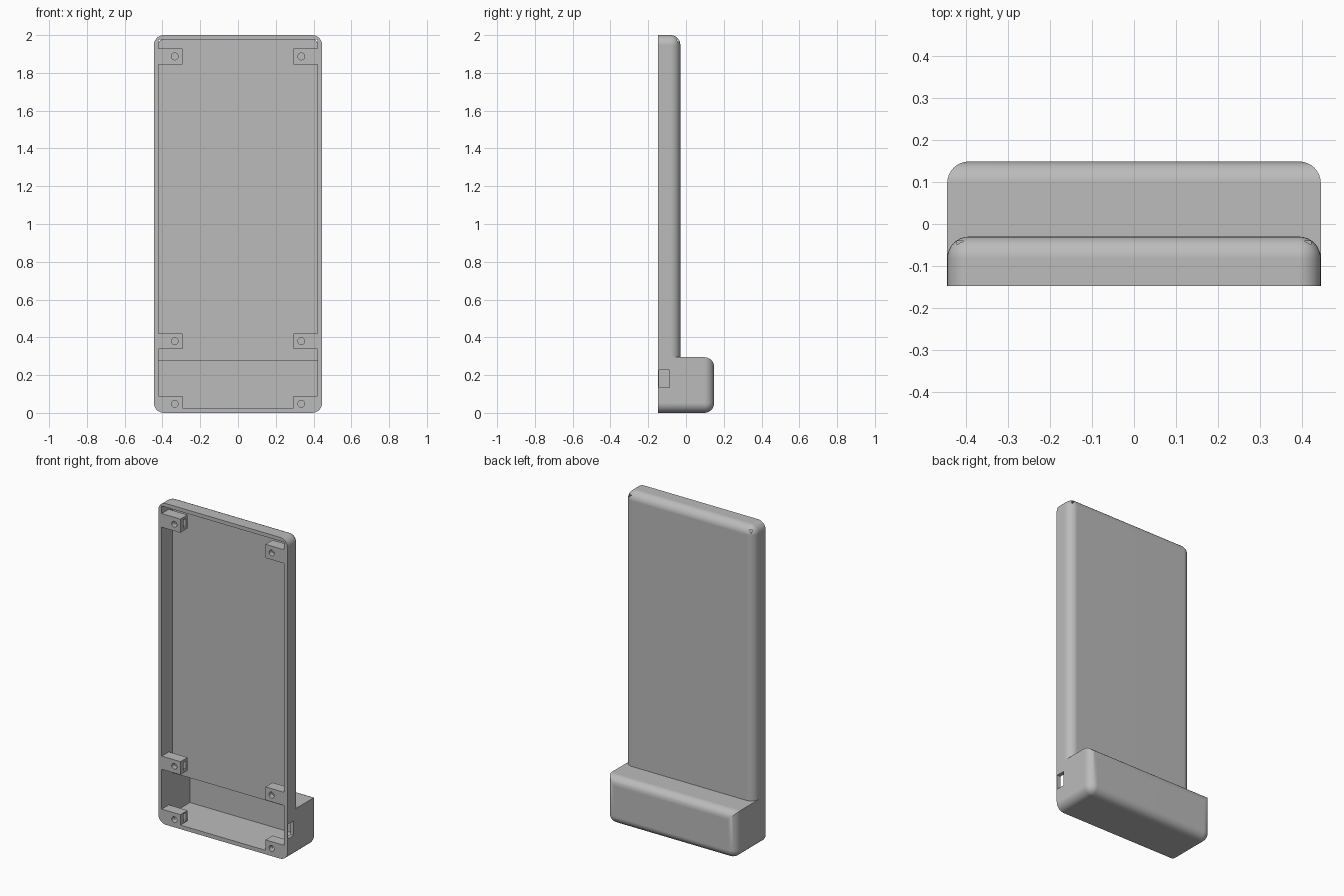
import bpy, bmesh, math
from mathutils import Matrix, Vector

if "Cube" in bpy.data.objects:
    bpy.data.objects.remove(bpy.data.objects["Cube"], do_unlink=True)

# Main dimensions
HALF_W, FRONT, BACK, BASE_BACK = 0.445, -0.148, -0.03, 0.149
BASE_TOP, TOP, RADIUS = 0.295, 2.0, 0.052
IN_W, IN_BACK, IN_BASE_BACK = 0.422, -0.04, 0.13
IN_LOW, IN_STEP, IN_TOP = 0.025, 0.275, 1.977

grey = bpy.data.materials.new("plain_grey")
grey.use_nodes = True
grey.diffuse_color = (0.5, 0.5, 0.5, 1)
grey.node_tree.nodes["Principled BSDF"].inputs["Base Color"].default_value = (0.5, 0.5, 0.5, 1)


def to_object(name, bm):
    bmesh.ops.recalc_face_normals(bm, faces=bm.faces)
    mesh = bpy.data.meshes.new(name)
    bm.to_mesh(mesh)
    bm.free()
    mesh.materials.append(grey)
    obj = bpy.data.objects.new(name, mesh)
    bpy.context.collection.objects.link(obj)
    return obj


def box(name, lo, hi, bevel_rule=None):
    """Box between two corners; edges whose midpoint meets the rule are rounded."""
    lo, hi = Vector(lo), Vector(hi)
    bm = bmesh.new()
    bmesh.ops.create_cube(bm, size=1)
    for v in bm.verts:
        v.co = Vector((lo[i] if v.co[i] < 0 else hi[i] for i in range(3)))
    if bevel_rule:
        edges = [e for e in bm.edges if bevel_rule((e.verts[0].co + e.verts[1].co) / 2, lo, hi)]
        bmesh.ops.bevel(bm, geom=edges, offset=RADIUS, offset_type='OFFSET',
                        segments=8, profile=0.5, affect='EDGES')
    return to_object(name, bm)


def activate(obj):
    bpy.ops.object.select_all(action='DESELECT')
    obj.select_set(True)
    bpy.context.view_layer.objects.active = obj


def combine(obj, other, operation):
    """Apply a boolean and discard the helper object."""
    mod = obj.modifiers.new("cut", 'BOOLEAN')
    mod.operation, mod.object, mod.solver = operation, other, 'EXACT'
    activate(obj)
    bpy.ops.object.modifier_apply(modifier=mod.name)
    bpy.data.objects.remove(other, do_unlink=True)


def on_back(m, hi):
    return abs(m.y - hi.y) < 1e-4


def at_side(m, hi):
    return abs(abs(m.x) - hi.x) < 1e-4


# Outer body: tall rounded panel joined to a deeper base
housing = box("housing", (-HALF_W, FRONT, 0), (HALF_W, BASE_BACK, BASE_TOP),
              lambda m, lo, hi: (on_back(m, hi)
                                 or (abs(m.z - lo.z) < 1e-4 and at_side(m, hi))))
panel = box("panel", (-HALF_W, FRONT, 0.15), (HALF_W, BACK, TOP),
            lambda m, lo, hi: ((on_back(m, hi) and m.z > lo.z + 0.01)
                               or (abs(m.z - hi.z) < 1e-4 and at_side(m, hi))))
combine(housing, panel, 'UNION')

# Stepped cavity, open at the front
bm = bmesh.new()
profile = [(-0.3, IN_LOW), (IN_BASE_BACK, IN_LOW), (IN_BASE_BACK, IN_STEP),
           (IN_BACK, IN_STEP), (IN_BACK, IN_TOP), (-0.3, IN_TOP)]
face = bm.faces.new([bm.verts.new((-IN_W, y, z)) for y, z in profile])
side = bmesh.ops.extrude_face_region(bm, geom=[face])
bmesh.ops.translate(bm, vec=(2 * IN_W, 0, 0),
                    verts=[g for g in side["geom"] if isinstance(g, bmesh.types.BMVert)])
combine(housing, to_object("cavity_cutter", bm), 'DIFFERENCE')

# Port opening in the left wall
combine(housing, box("port_cutter", (0.4, -0.144, 0.135), (0.5, -0.088, 0.226)), 'DIFFERENCE')

activate(housing)
bpy.ops.object.shade_smooth_by_angle(angle=math.radians(30))
housing.modifiers.new("even_shading", 'WEIGHTED_NORMAL').keep_sharp = True

# Screw posts with a bore and a nut slot, on both side walls
levels = {"top": (1.845, 1.93, 1.887), "middle": (0.338, 0.42, 0.38), "bottom": (IN_LOW, 0.09, 0.048)}
for level, (low, high, bore_z) in levels.items():
    for label, s in (("left", 1), ("right", -1)):
        xs = sorted((s * 0.293, s * IN_W))
        post = box(f"{level}_{label}_screw_post", (xs[0], FRONT, low), (xs[1], -0.078, high))
        bm = bmesh.new()
        bmesh.ops.create_cone(bm, cap_ends=True, segments=24, radius1=0.018, radius2=0.018, depth=0.1,
                              matrix=Matrix.Translation((s * 0.335, -0.14, bore_z))
                              @ Matrix.Rotation(math.pi / 2, 4, 'X'))
        combine(post, to_object("bore_cutter", bm), 'DIFFERENCE')
        slot = sorted((s * 0.25, s * 0.37))
        mid = (low + high) / 2
        combine(post, box("slot_cutter", (slot[0], -0.118, mid - 0.026),
                          (slot[1], -0.092, mid + 0.026)), 'DIFFERENCE')
        activate(post)
        bpy.ops.object.shade_smooth_by_angle(angle=math.radians(30))
